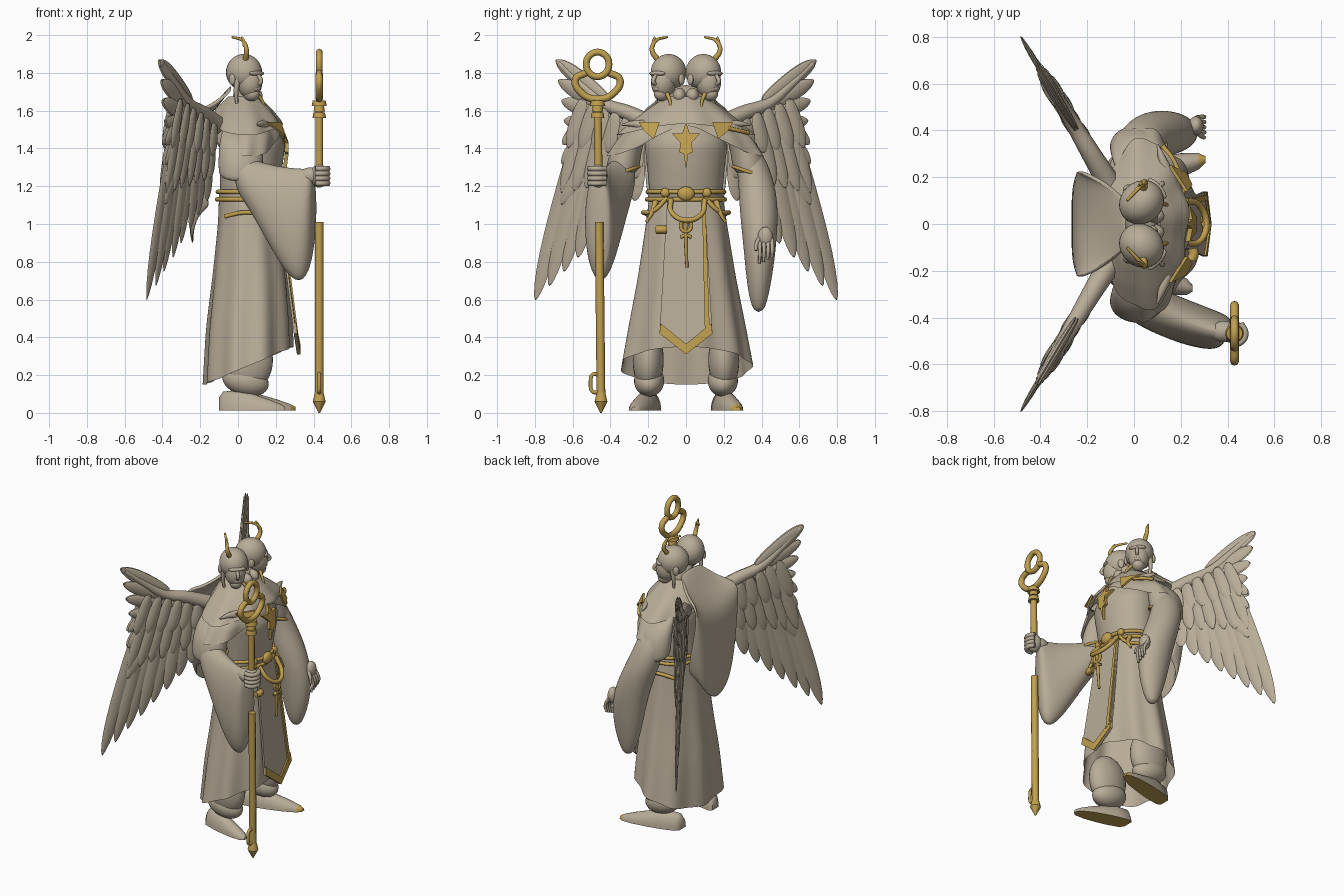
import bpy, bmesh, math
from mathutils import Vector

if "Cube" in bpy.data.objects:
    bpy.data.objects.remove(bpy.data.objects["Cube"])


def material(name, color):
    mat = bpy.data.materials.new(name)
    mat.use_nodes = True
    mat.diffuse_color = color
    mat.node_tree.nodes["Principled BSDF"].inputs["Base Color"].default_value = color
    return mat


STONE = material("warm stone", (.48, .415, .315, 1))
GOLD = material("old gold", (.53, .35, .08, 1))


def finish(obj, mats, angle=50):
    """Give materials and smooth shading."""
    for mat in mats:
        obj.data.materials.append(mat)
    bpy.ops.object.select_all(action='DESELECT')
    obj.select_set(True)
    bpy.context.view_layer.objects.active = obj
    bpy.ops.object.shade_smooth_by_angle(angle=math.radians(angle))
    return obj


def from_bmesh(name, bm, mats, subdiv=0, thick=0, angle=50):
    bmesh.ops.recalc_face_normals(bm, faces=bm.faces)
    mesh = bpy.data.meshes.new(name)
    bm.to_mesh(mesh)
    bm.free()
    obj = bpy.data.objects.new(name, mesh)
    bpy.context.collection.objects.link(obj)
    if thick:
        obj.modifiers.new("thickness", 'SOLIDIFY').thickness = thick
    if subdiv:
        mod = obj.modifiers.new("smooth", 'SUBSURF')
        mod.levels = mod.render_levels = subdiv
    return finish(obj, mats, angle)


def skin(bm, rings, closed=True, caps=True):
    rows = [[bm.verts.new(p) for p in ring] for ring in rings]
    n = len(rows[0])
    for a, b in zip(rows, rows[1:]):
        for i in range(n if closed else n - 1):
            j = (i + 1) % n
            bm.faces.new((a[i], a[j], b[j], b[i]))
    if caps:
        bm.faces.new(rows[0])
        bm.faces.new(rows[-1])


def loft(name, rings, subdiv=2, thick=0, **options):
    bm = bmesh.new()
    skin(bm, rings, **options)
    return from_bmesh(name, bm, [STONE], subdiv, thick)


def ellipse(center, u, v, n=16):
    c, u, v = Vector(center), Vector(u), Vector(v)
    angles = [math.tau * i / n for i in range(n)]
    return [c + u * math.cos(a) + v * math.sin(a) for a in angles]


def ball(name, loc, scale, mat=STONE, tilt=0, turn=0):
    bpy.ops.mesh.primitive_uv_sphere_add(segments=28, ring_count=18, location=loc, rotation=(0, tilt, turn))
    obj = bpy.context.object
    obj.name, obj.scale = name, scale
    return finish(obj, [mat])


def cone(name, loc, low, high, depth):
    bpy.ops.mesh.primitive_cone_add(vertices=16, radius1=low, radius2=high, depth=depth, location=loc)
    bpy.context.object.name = name
    return finish(bpy.context.object, [GOLD], 30)


def tube(name, points, radius, mat=GOLD, taper=1, closed=False):
    data = bpy.data.curves.new(name, 'CURVE')
    data.dimensions = '3D'
    data.bevel_depth, data.bevel_resolution, data.resolution_u = radius, 2, 6
    data.use_fill_caps = True
    spline = data.splines.new('BEZIER')
    spline.bezier_points.add(len(points) - 1)
    spline.use_cyclic_u = closed
    for i, (bp, co) in enumerate(zip(spline.bezier_points, points)):
        bp.co = co
        bp.handle_left_type = bp.handle_right_type = 'AUTO'
        bp.radius = 1 + (taper - 1) * i / (len(points) - 1)
    obj = bpy.data.objects.new(name, data)
    bpy.context.collection.objects.link(obj)
    bpy.ops.object.select_all(action='DESELECT')
    obj.select_set(True)
    bpy.context.view_layer.objects.active = obj
    bpy.ops.object.convert(target='MESH')
    return finish(bpy.context.object, [mat])


def plate(name, outline, surface, mat=GOLD, thick=.009):
    """Outline in (y, z), laid on the surface x = surface(y, z)."""
    bm = bmesh.new()
    face = bm.faces.new([bm.verts.new((surface(y, z), y, z)) for y, z in outline])
    new = bmesh.ops.extrude_face_region(bm, geom=[face])["geom"]
    bmesh.ops.translate(bm, verts=[v for v in new if isinstance(v, bmesh.types.BMVert)], vec=(thick, 0, 0))
    return from_bmesh(name, bm, [mat], angle=30)


def section(profile, z):
    """Interpolate (centre x, radius x, radius y) in a top-down profile."""
    for (z0, *a), (z1, *b) in zip(profile, profile[1:]):
        if z >= z1 or (z1, *b) == profile[-1]:
            t = (z0 - z) / (z0 - z1)
            return [p + (q - p) * t for p, q in zip(a, b)]


def around(profile, z, a, grow=0):
    cx, rx, ry = section(profile, z)
    return (cx + (rx + grow) * math.cos(a), (ry + grow) * math.sin(a), z)


def front_of(profile, lift):
    def surface(y, z):
        cx, rx, ry = section(profile, z)
        return cx + rx * math.sqrt(max(0, 1 - (y / ry) ** 2)) + lift
    return surface


def drape(name, profile, hem, fold=0, count=9, steps=12, n=72):
    top, rings = profile[0][0], []
    angles = [math.tau * i / n for i in range(n)]
    for s in [k / steps for k in range(steps + 1)]:
        rings.append([around(profile, top + (hem(a) - top) * s, a, fold * s * math.sin(count * a)) for a in angles])
    return loft(name, rings, subdiv=1, caps=False)


# Robe, torso and layered shoulder mantle
SKIRT = [(1.18, .05, .15, .19), (1, .06, .165, .215), (.7, .065, .2, .262), (.45, .06, .225, .31), (.14, .055, .235, .365)]
TORSO = [(1.63, .04, .07, .1), (1.55, .06, .14, .18), (1.42, .075, .175, .22), (1.3, .07, .165, .205), (1.13, .055, .15, .19)]
MANTLE = [(1.66, .03, .07, .09), (1.6, .03, .13, .18), (1.53, .04, .175, .27), (1.46, .045, .19, .35), (1.36, .04, .185, .415)]
UPPER = [(z + .015, cx, rx + .012, ry + .012) for z, cx, rx, ry in MANTLE]
upper_hem = lambda a: 1.47 + .06 * math.cos(a) ** 2
drape("robe_skirt", SKIRT, lambda a: .25 + .1 * math.cos(a), .012)
drape("torso", TORSO, lambda a: 1.13)
drape("lower_mantle", MANTLE, lambda a: 1.36 + .16 * math.cos(a) ** 4, .008, 11)
drape("upper_mantle", UPPER, upper_hem, .01, 8)

# Back cape: sagging cowl, then a sheet that ends in a point
# Each row: height, back x, wrap depth, half width, corner lift
CAPE = [(1.74, -.04, 0, .1, -.02), (1.61, -.14, 0, .18, .02), (1.51, -.235, -.015, .225, .1), (1.42, -.262, .02, .225, .05),
        (1.25, -.27, .09, .22, 0), (1.06, -.262, .11, .2, .05), (.89, -.25, .1, .17, .2)]
us = [i / 8 - 1 for i in range(17)]
loft("back_cape", [[(back + wrap * u ** 4, half * math.sin(u * math.pi / 2), z + lift * abs(u) ** 1.5) for u in us]
                   for z, back, wrap, half, lift in CAPE], thick=.02, closed=False, caps=False)

# Front tabard with a pointed, gold-edged end
tab_x = lambda y, z: .312 - .13 * max(0, z - .35) - .4 * y * y
plate("tabard", [(-.1, 1.12), (-.14, .42), (0, .31), (.14, .42), (.1, 1.12)], tab_x, STONE, .012)
trim_x = lambda y, z: tab_x(y, z) + .011
for s in (-1, 1):
    plate("tabard_chevron", [(0, .31), (s * .14, .42), (s * .135, .475), (0, .365)], trim_x)
plate("tabard_stripe", [(.1, .43), (.125, .45), (.103, 1.1), (.085, 1.1)], trim_x)

# Chest emblem, shoulder badges and mantle points
half = [(0, 1.54), (.02, 1.48), (.075, 1.48), (.03, 1.43), (.035, 1.38), (.012, 1.37), (0, 1.29)]
star = half + [(-y, z) for y, z in half[-2:0:-1]]
plate("chest_emblem", star, front_of(TORSO, .004), thick=.02)
for s in (-1, 1):
    plate("shoulder_badge", [(s * .14, 1.54), (s * .25, 1.54), (s * .22, 1.49), (s * .17, 1.45)], front_of(UPPER, .012), thick=.015)
    tube("mantle_point", [(.14, s * .22, 1.52), (.12, s * .28, 1.53), (.1, s * .34, 1.525)], .03, STONE, .15)
arc = [math.radians(d) for d in (42, 55, 68)]
tube("mantle_trim", [around(UPPER, upper_hem(a) + .004, a, .006) for a in arc], .011)

# Belt, buckle, hanging loops and key
for z, grow in ((1.17, .012), (1.13, .016)):
    tube("belt_cord", ellipse((.055, 0, z), (.15 + grow, 0, 0), (0, .19 + grow, 0), 12), .012, closed=True)
ball("buckle", (.225, 0, 1.16), (.025, .045, .038), GOLD)
for s in (-1, 1):
    ball("belt_stud", (.2, s * .11, 1.165), (.02, .025, .025), GOLD)
    tube("hip_loop", [(.2, s * .1, 1.14), (.2, s * .17, 1.07), (.12, s * .22, 1.06), (.02, s * .22, 1.06), (-.07, s * .19, 1.04)], .012)
    tube("hip_tassel", [(.17, s * .16, 1.12), (.2, s * .18, 1.06), (.2, s * .21, 1.01)], .016, taper=.5)
tube("key_loop", [(.22, -.08, 1.13), (.28, -.075, 1.06), (.31, 0, 1.02), (.28, .08, 1.05), (.22, .1, 1.13)], .014)
tube("key_shaft", [(.3, 0, 1.03), (.295, 0, .9), (.29, .005, .77)], .013, taper=.6)
tube("key_bow", ellipse((.3, 0, .99), (0, .028, 0), (0, 0, .03), 8), .01, closed=True)
tube("key_bit", [(.295, -.03, .93), (.297, 0, .94), (.295, .03, .93)], .01)
tube("belt_charm", [(.245, -.155, .97), (.255, -.13, .97), (.25, -.105, .97)], .022)

# Twin heads on a shared neck, each turned outward
loft("neck", [ellipse((x, 0, z), (r, 0, 0), (0, w, 0)) for x, z, r, w in [(.03, 1.54, .1, .14), (.035, 1.62, .07, .1), (.035, 1.74, .06, .12)]])
for s in (-1, 1):
    turn = s * math.radians(42)

    def on_head(ahead, outward, z):
        c, w = math.cos(turn), math.sin(turn)
        return (.035 + c * ahead - w * s * outward, s * (.095 + abs(w) * ahead + c * outward), z)

    ball("skull", on_head(-.004, 0, 1.803), (.1, .09, .097), turn=turn)
    ball("face", on_head(.035, 0, 1.755), (.07, .065, .09), tilt=-.1, turn=turn)
    ball("jaw", on_head(.05, 0, 1.69), (.045, .04, .04), turn=turn)
    ball("brow", on_head(.086, 0, 1.797), (.02, .055, .014), turn=turn)
    tube("nose", [on_head(.095, 0, 1.79), on_head(.117, 0, 1.755), on_head(.1, 0, 1.74)], .011, STONE)
    ball("mouth", on_head(.09, 0, 1.715), (.012, .024, .012), turn=turn)
    for e in (-1, 1):
        ball("ear", on_head(-.01, e * .088, 1.765), (.02, .012, .03), turn=turn)
    tube("chin_tassel", [(.1, s * .1, 1.69), (.13, s * .085, 1.65), (.15, s * .08, 1.6)], .012, taper=.4)
    tube("side_lock", [(.0, s * .15, 1.77), (-.01, s * .15, 1.7), (-.005, s * .14, 1.63)], .018, STONE, .4)
    ball("nape_bun", (.08, s * .035, 1.68), (.05, .035, .04))
    tube("horn", [(.04, s * .15, 1.87), (.045, s * .18, 1.92), (.03, s * .165, 1.965), (-.03, s * .1, 1.99)], .016, taper=.4)
    tube("horn_prong", [(.035, s * .175, 1.94), (.03, s * .172, 1.97), (.02, s * .165, 1.99)], .01, taper=.5)

# Flared upper sleeves with gold bands across the front
for s in (-1, 1):
    cap = [(1.53, .22, .07, .05), (1.48, .28, .11, .085), (1.38, .325, .12, .095), (1.28, .335, .122, .092), (1.24, .335, .11, .08)]
    loft("upper_sleeve", [ellipse((.015, s * y, z), (a, 0, 0), (0, b, -s * .03)) for z, y, a, b in cap])
    band = [math.radians(d) for d in (-75, -40, 0, 40)]
    tube("armlet", [(.015 + .12 * math.cos(a), s * (.335 + .09 * math.sin(a)), 1.275 - .03 * math.sin(a)) for a in band], .009)

# Right arm: wide sleeve stretched forward, fist on the staff
out = Vector((.37, .93, 0))
sleeve = [(-.01, -.33, 1.4, 1.18, .07), (.05, -.35, 1.36, 1.1, .09), (.12, -.38, 1.33, .98, .095), (.22, -.42, 1.31, .79, .095),
          (.31, -.45, 1.3, .67, .09), (.375, -.465, 1.3, .72, .08), (.405, -.47, 1.28, .94, .05)]
loft("right_sleeve", [ellipse((x, y, (a + b) / 2), out * w, (0, 0, (a - b) / 2)) for x, y, a, b, w in sleeve])
ball("right_wrist", (.385, -.46, 1.255), (.06, .045, .045))
ball("right_fist", (.43, -.465, 1.255), (.05, .048, .062))
for i in range(4):
    z = 1.215 + i * .026
    tube("right_finger", [(.41, -.51, z), (.455, -.505, z), (.475, -.47, z), (.455, -.425, z)], .015, STONE)

# Left arm: sleeve hanging to a point, open hand
hang = [(.01, .32, 1.42, .09, .07), (.04, .37, 1.25, .105, .095), (.1, .385, 1.1, .115, .105), (.15, .39, .95, .12, .095),
        (.17, .39, .8, .11, .08), (.175, .385, .65, .08, .06), (.175, .385, .53, .03, .03)]
loft("left_sleeve", [ellipse((x, y, z), (a, 0, 0), (0, b, 0)) for x, y, z, a, b in hang])
ball("left_hand", (.265, .42, .93), (.032, .04, .055))
for i in range(4):
    y = .388 + i * .022
    tube("left_finger", [(.27, y, .92), (.3, y + .004, .86), (.29, y, .79 + .01 * i)], .012, STONE, .6)
tube("left_thumb", [(.26, .4, .94), (.29, .375, .9), (.3, .37, .86)], .012, STONE, .7)

# Trousers and shoes with gold soles and toe caps
for s, toe in ((-1, .25), (1, .305)):
    ball("trouser_leg", (.05, s * .2, .28), (.135, .082, .17))
    ball("trouser_cuff", (.04, s * .195, .17), (.125, .08, .08), tilt=.25)
    rings = []
    for t, w, h in [(0, .035, .07), (.06, .055, .1), (.3, .062, .11), (.5, .06, .09), (.75, .052, .06), (.93, .035, .035), (1, .015, .02)]:
        x, y = -.1 + (toe + .1) * t, s * (.18 + .095 * t)
        rings.append([(x, y + w * math.cos(a), .012 + h * max(0, math.sin(a))) for a in [math.tau * i / 24 for i in range(24)]])
    bm = bmesh.new()
    skin(bm, rings)
    shoe = from_bmesh("shoe", bm, [STONE, GOLD])
    for p in shoe.data.polygons:
        p.material_index = int(p.normal.z < -.8 or p.center.x > .27)

# Wings: layered feathers on a slanted plane, one object per side
def wing_point(s, y, z, off):
    return Vector((-.135 - (y - .22) * .6 + off * .85, s * (y + off * .5), z))

def lerp(a, b, t):
    return Vector(a).lerp(Vector(b), t)

def feather(bm, s, root, tip, width, off):
    axis = (tip - root).normalized()
    side, rings = Vector((-axis.y, axis.x)) * width / 2, []
    for t, w in [(0, .5), (.2, .85), (.5, 1), (.75, .95), (.92, .6), (1, .08)]:
        c, e = root.lerp(tip, t), side * w
        bulge = .019 * w
        rings.append([wing_point(s, *(c + e), off), wing_point(s, *c, off + bulge),
                      wing_point(s, *(c - e), off - .006), wing_point(s, *c, off - bulge)])
    skin(bm, rings)

# Each row: count, root start and end, tip start and end, width, layer
ROWS = [(8, (.55, 1.56), (.25, 1.45), (.8, .59), (.27, 1.12), .135, 0),
        (5, (.4, 1.64), (.38, 1.47), (.69, 1.87), (.63, 1.44), .13, .006),
        (4, (.45, 1.6), (.45, 1.5), (.65, 1.42), (.655, 1.1), .13, .01),
        (7, (.52, 1.62), (.24, 1.5), (.65, 1.16), (.26, 1.24), .11, .018),
        (6, (.53, 1.67), (.24, 1.55), (.61, 1.4), (.26, 1.36), .11, .026)]
for s, side in ((-1, "right"), (1, "left")):
    bm = bmesh.new()
    for count, r0, r1, t0, t1, width, off in ROWS:
        for i in range(count):
            t = i / (count - 1)
            for layer in {off, -off}:
                feather(bm, s, lerp(r0, r1, t), lerp(t0, t1, t), width, layer + .004 * (i % 2))
    from_bmesh(side + "_wing_feathers", bm, [STONE], 1, angle=60)
    bone = [(.17, 1.52), (.3, 1.585), (.43, 1.635), (.55, 1.735), (.67, 1.85)]
    tube(side + "_wing_arm", [wing_point(s, y, z, 0) for y, z in bone], .05, STONE, .35)

# Staff in two lengths with key-shaped head and spear foot
tube("staff_lower", [(.43, -.45, .08), (.43, -.46, 1.01)], .023)
tube("staff_upper", [(.43, -.463, 1.28), (.43, -.468, 1.6)], .021)
cone("staff_tip", (.43, -.45, .03), .004, .034, .06)
cone("staff_tip_top", (.43, -.45, .085), .034, .022, .05)
tube("staff_bit", [(.43, -.45, .19), (.43, -.49, .205), (.43, -.505, .16), (.43, -.49, .11), (.43, -.45, .12)], .01)
for z, r in ((1.575, .036), (1.61, .03), (1.64, .04)):
    cone("staff_collar", (.43, -.468, z), r, r * .85, .03)
tube("staff_crescent", [(.43, -.53, 1.8), (.43, -.585, 1.765), (.43, -.56, 1.7), (.43, -.468, 1.66),
                        (.43, -.375, 1.7), (.43, -.35, 1.765), (.43, -.405, 1.8)], .019)
tube("staff_ring", ellipse((.43, -.468, 1.845), (0, .06, 0), (0, 0, .065), 6), .018, closed=True)
